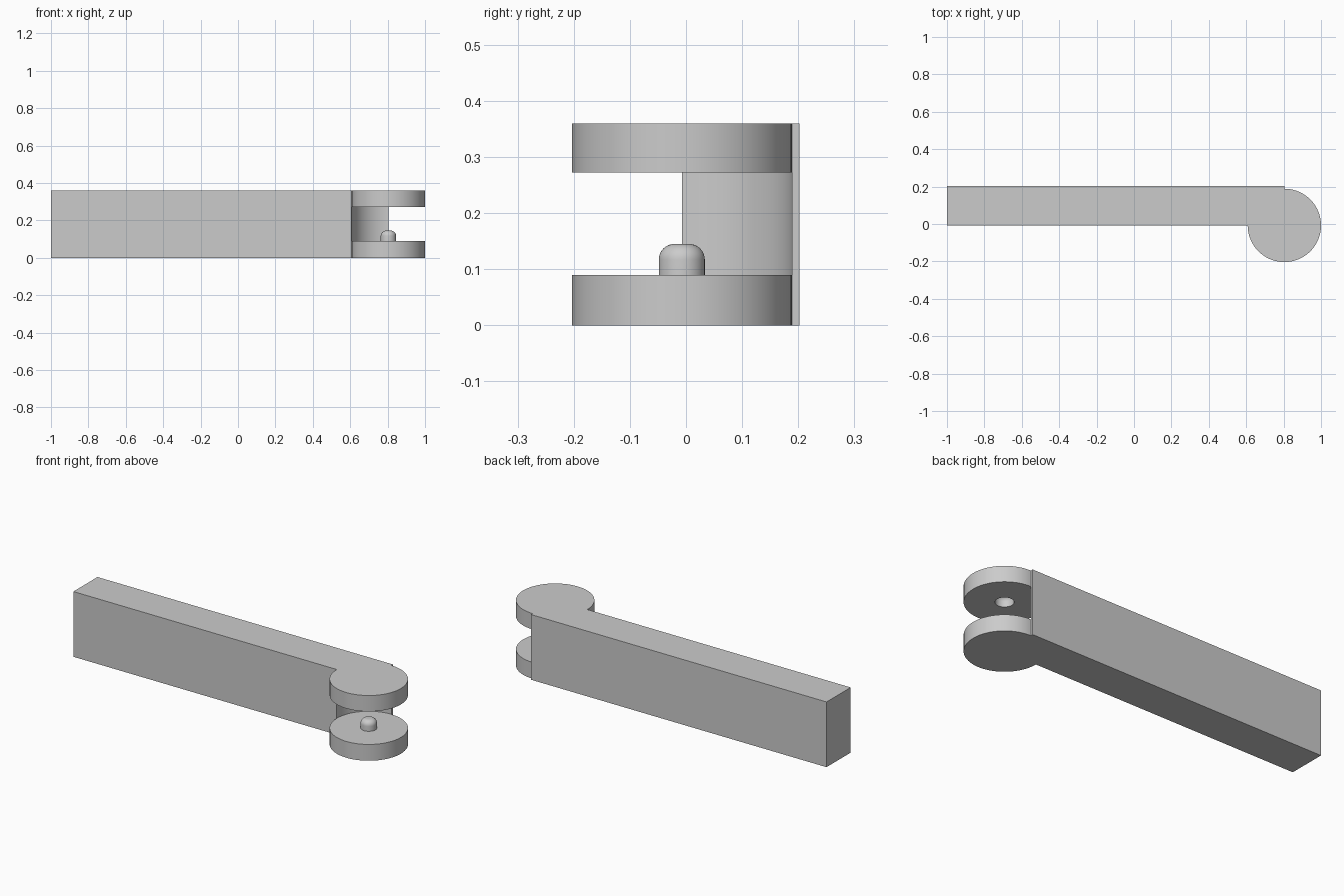
import bpy, bmesh
from math import pi, cos, sin, radians

cube = bpy.data.objects.get("Cube")
if cube:
    bpy.data.objects.remove(cube, do_unlink=True)

CX, CY, R = 0.804, -0.0075, 0.196      # knuckle axis and radius
BACK, H = 0.2025, 0.36                 # rear face of the bar, total height
GAP_LOW, GAP_HIGH = 0.09, 0.272        # slot between the two discs

grey = bpy.data.materials.new("plain grey")
grey.use_nodes = True
colour = (0.6, 0.6, 0.6, 1)
grey.diffuse_color = colour
grey.node_tree.nodes["Principled BSDF"].inputs["Base Color"].default_value = colour


def make_object(name, bm):
    bmesh.ops.recalc_face_normals(bm, faces=bm.faces)
    mesh = bpy.data.meshes.new(name)
    bm.to_mesh(mesh)
    bm.free()
    mesh.materials.append(grey)
    obj = bpy.data.objects.new(name, mesh)
    bpy.context.collection.objects.link(obj)
    return obj


def arc(radius, start, end, steps):
    angles = [start + (end - start) * i / steps for i in range(steps + 1)]
    return [(CX + radius * cos(a), CY + radius * sin(a)) for a in angles]


def prism(name, outline, low, high):
    bm = bmesh.new()
    face = bm.faces.new([bm.verts.new((x, y, low)) for x, y in outline])
    top = bmesh.ops.extrude_face_region(bm, geom=[face])["geom"]
    bmesh.ops.translate(bm, vec=(0, 0, high - low),
                        verts=[v for v in top if isinstance(v, bmesh.types.BMVert)])
    return make_object(name, bm)


def round_peg(name, radius, base, tip, fillet):
    # Cylinder with a rounded tip, spun around the knuckle axis
    side = 1 if tip > base else -1
    profile = [(0, base), (radius, base)]
    for i in range(9):
        a = pi / 2 * i / 8
        profile.append((radius - fillet + fillet * cos(a),
                        tip - side * fillet * (1 - sin(a))))
    profile.append((0, tip))
    bm = bmesh.new()
    verts = [bm.verts.new((CX + r, CY, z)) for r, z in profile]
    edges = [bm.edges.new(pair) for pair in zip(verts, verts[1:])]
    bmesh.ops.spin(bm, geom=verts + edges, cent=(CX, CY, 0), axis=(0, 0, 1),
                   angle=2 * pi, steps=48)
    bmesh.ops.remove_doubles(bm, verts=bm.verts, dist=0.0001)
    return make_object(name, bm)


def cut(target, cutter):
    cutter.hide_render = True
    mod = target.modifiers.new("cut", "BOOLEAN")
    mod.operation = "DIFFERENCE"
    mod.solver = "EXACT"
    mod.object = cutter
    bpy.context.view_layer.objects.active = target
    bpy.ops.object.modifier_apply(modifier=mod.name)
    bpy.data.objects.remove(cutter, do_unlink=True)


def smooth(obj):
    bpy.ops.object.select_all(action="DESELECT")
    obj.select_set(True)
    bpy.context.view_layer.objects.active = obj
    bpy.ops.object.shade_smooth_by_angle(angle=radians(30))


# Straight bar with a round knuckle at its left end
outline = [(-1, CY), (-1, BACK), (CX, BACK)] + arc(R, pi / 2, -pi, 72)
arm = prism("hinge_arm", outline, 0, H)

# Slot splitting the knuckle into two discs, hollowed into the bar end
slot = arc(R + 0.0005, pi, pi / 2, 24) + [(1.2, CY + R + 0.0005), (1.2, -0.4), (CX - R, -0.4)]
cut(arm, prism("slot_cutter", slot, GAP_LOW, GAP_HIGH))

# Socket under the upper disc
cut(arm, round_peg("socket_cutter", 0.046, GAP_HIGH - 0.01, GAP_HIGH + 0.055, 0.028))
smooth(arm)

# Pin on the lower disc
pin = round_peg("hinge_pin", 0.041, GAP_LOW - 0.01, 0.145, 0.028)
smooth(pin)
